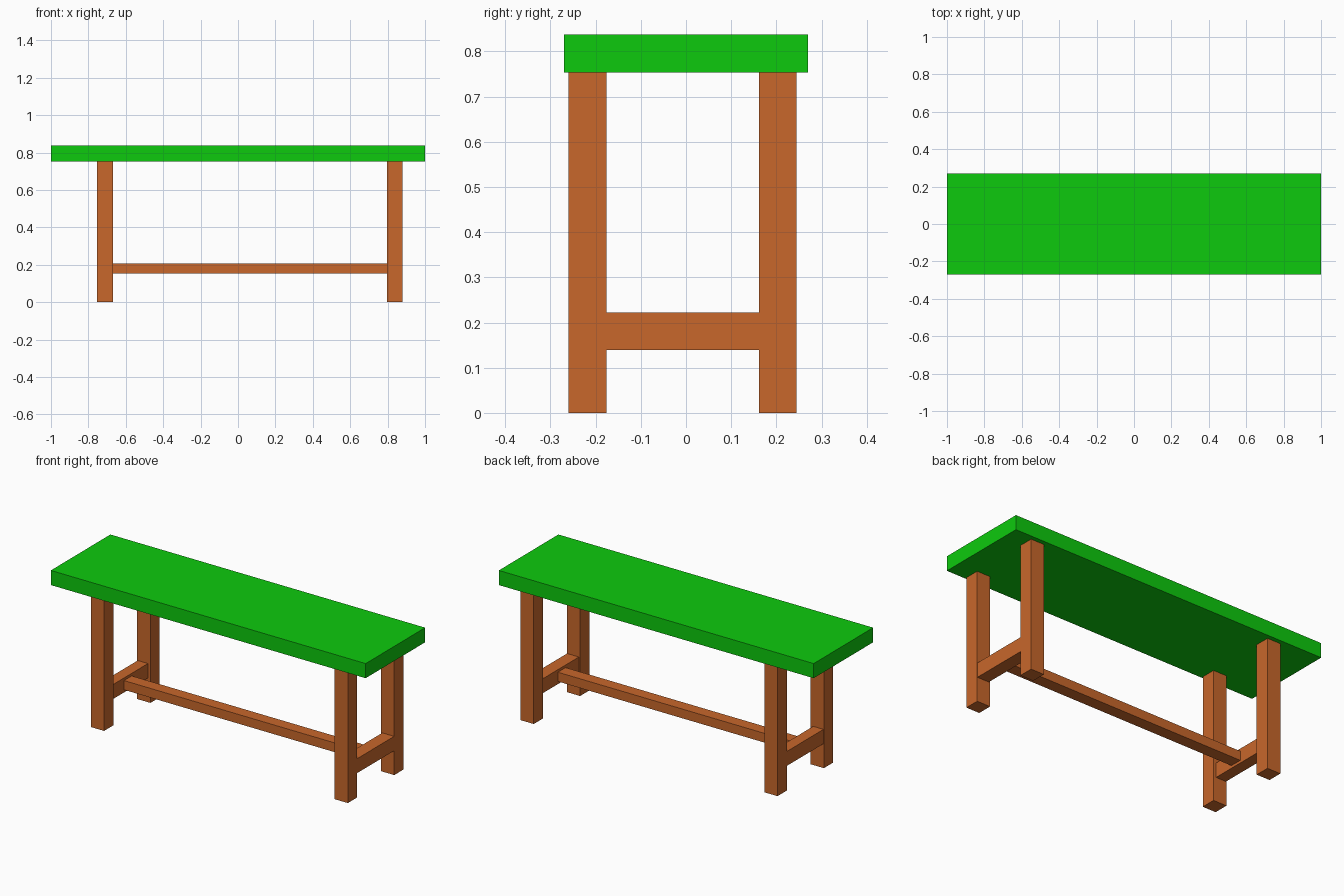
import bpy
import bmesh
from mathutils import Vector

cube = bpy.data.objects.get("Cube")
if cube:
    bpy.data.objects.remove(cube, do_unlink=True)


def make_material(name, rgb):
    mat = bpy.data.materials.new(name)
    mat.use_nodes = True
    mat.diffuse_color = (*rgb, 1)
    mat.node_tree.nodes["Principled BSDF"].inputs["Base Color"].default_value = (*rgb, 1)
    return mat


def box(name, x, y, z, mat):
    """Box spanning the (low, high) range given on each axis."""
    spans = (x, y, z)
    size = Vector([hi - lo for lo, hi in spans])
    bm = bmesh.new()
    bmesh.ops.create_cube(bm, size=1)
    bmesh.ops.scale(bm, vec=size, verts=bm.verts)
    mesh = bpy.data.meshes.new(name)
    bm.to_mesh(mesh)
    bm.free()
    mesh.materials.append(mat)
    obj = bpy.data.objects.new(name, mesh)
    obj.location = [(lo + hi) / 2 for lo, hi in spans]
    bpy.context.collection.objects.link(obj)
    return obj


green = make_material("green", (0.004, 0.59, 0.004))
wood = make_material("orange wood", (0.578, 0.136, 0.024))

# Bench top
seat_bottom = 0.753
box("seat", (-1, 1), (-0.27, 0.27), (seat_bottom, 0.837), green)

# Four square legs
leg_x = {"right": (-0.753, -0.669), "left": (0.796, 0.88)}
leg_y = {"front": (-0.26, -0.176), "back": (0.161, 0.245)}
for side, x in leg_x.items():
    for end, y in leg_y.items():
        box(f"{end}_{side}_leg", x, y, (0, seat_bottom), wood)

# Rails joining the legs at each end
rail_x = {"right": (-0.75, -0.685), "left": (0.804, 0.879)}
for side, x in rail_x.items():
    box(f"{side}_end_rail", x, (leg_y["front"][1], leg_y["back"][0]), (0.139, 0.222), wood)

# Long stretcher between the end rails
box("stretcher", (rail_x["right"][1], rail_x["left"][0]), (-0.056, 0.014), (0.154, 0.207), wood)
